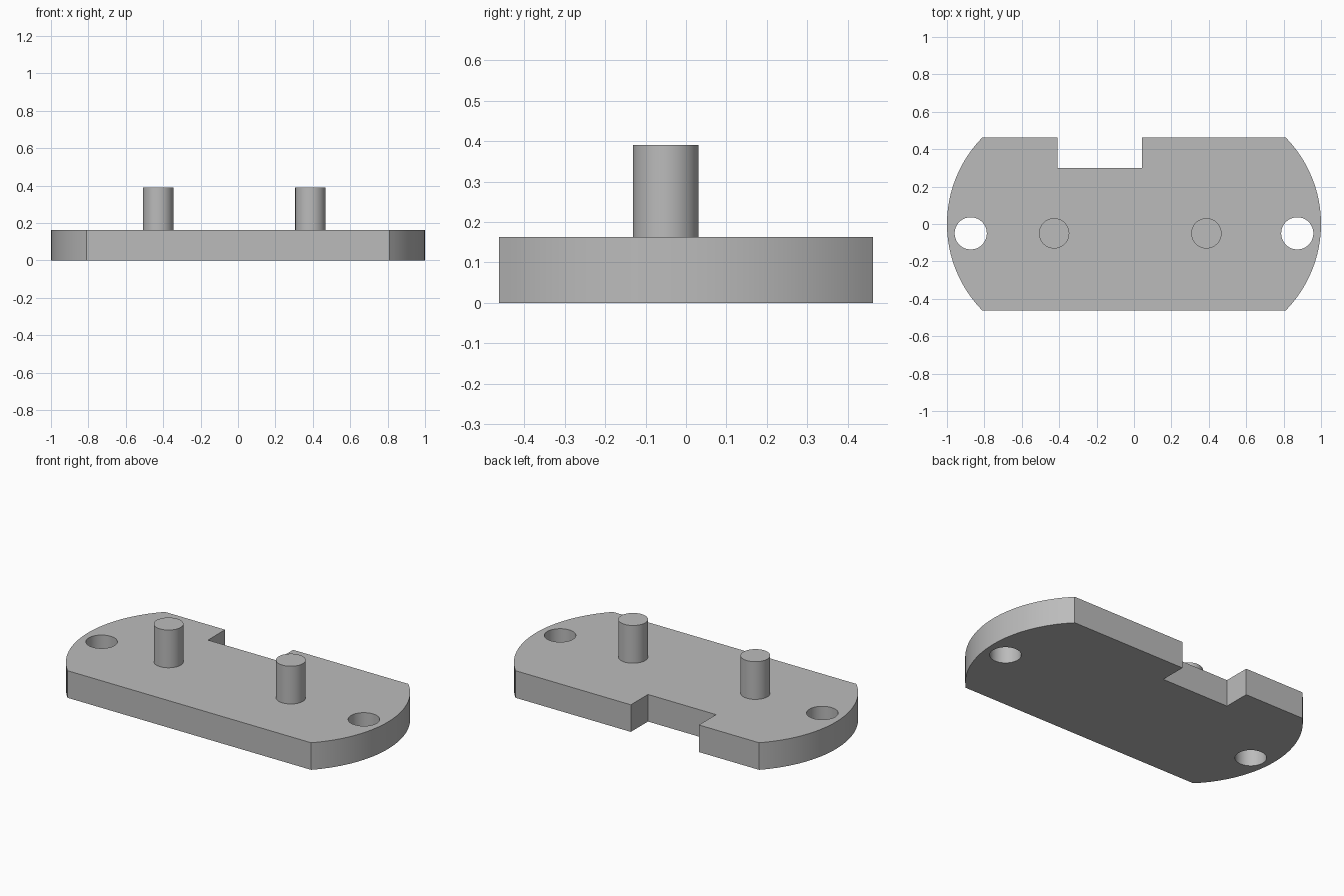
import bpy
import bmesh
from math import asin, sin, cos, radians

if "Cube" in bpy.data.objects:
    bpy.data.objects.remove(bpy.data.objects["Cube"], do_unlink=True)

HALF_DEPTH = 0.463
PLATE_TOP = 0.163
POST_TOP = 0.39
AXIS_Y = -0.05
ARC_RADIUS = 0.66
ARC_STEPS = 32

grey = bpy.data.materials.new("plain grey")
grey.use_nodes = True
colour = (0.5, 0.5, 0.5, 1)
grey.diffuse_color = colour
grey.node_tree.nodes["Principled BSDF"].inputs["Base Color"].default_value = colour


def cylinder(name, x, radius, bottom, top):
    bpy.ops.mesh.primitive_cylinder_add(
        vertices=64, radius=radius, depth=top - bottom,
        location=(x, AXIS_Y, (top + bottom) / 2))
    obj = bpy.context.object
    obj.name = name
    obj.data.materials.append(grey)
    return obj


def smooth(obj):
    bpy.ops.object.select_all(action='DESELECT')
    obj.select_set(True)
    bpy.context.view_layer.objects.active = obj
    bpy.ops.object.shade_smooth_by_angle(angle=radians(30))


# Plate outline: two bowed ends, straight front, notched back
half_angle = asin(HALF_DEPTH / ARC_RADIUS)
angles = [half_angle * (2 * i / ARC_STEPS - 1) for i in range(ARC_STEPS + 1)]
arc = [(1 - ARC_RADIUS + ARC_RADIUS * cos(a), ARC_RADIUS * sin(a)) for a in angles]
notch = [(0.043, HALF_DEPTH), (0.043, 0.30), (-0.41, 0.30), (-0.41, HALF_DEPTH)]
outline = arc + notch + [(-x, y) for x, y in reversed(arc)]

bm = bmesh.new()
base = bm.faces.new([bm.verts.new((x, y, 0)) for x, y in outline])
raised = bmesh.ops.extrude_face_region(bm, geom=[base])["geom"]
bmesh.ops.translate(bm, vec=(0, 0, PLATE_TOP),
                    verts=[v for v in raised if isinstance(v, bmesh.types.BMVert)])
bmesh.ops.recalc_face_normals(bm, faces=bm.faces)
mesh = bpy.data.meshes.new("base_plate")
bm.to_mesh(mesh)
bm.free()
mesh.materials.append(grey)
plate = bpy.data.objects.new("base_plate", mesh)
bpy.context.collection.objects.link(plate)

# Through holes near both ends
for side in (-1, 1):
    cutter = cylinder("hole_cutter", side * 0.873, 0.086, -0.1, PLATE_TOP + 0.1)
    cutter.hide_render = True
    cut = plate.modifiers.new("hole", 'BOOLEAN')
    cut.operation = 'DIFFERENCE'
    cut.solver = 'EXACT'
    cut.object = cutter
    bpy.context.view_layer.objects.active = plate
    bpy.ops.object.modifier_apply(modifier=cut.name)
    bpy.data.objects.remove(cutter, do_unlink=True)
smooth(plate)

# Upright posts
for name, x in (("right_post", -0.427), ("left_post", 0.387)):
    smooth(cylinder(name, x, 0.081, PLATE_TOP - 0.01, POST_TOP))
